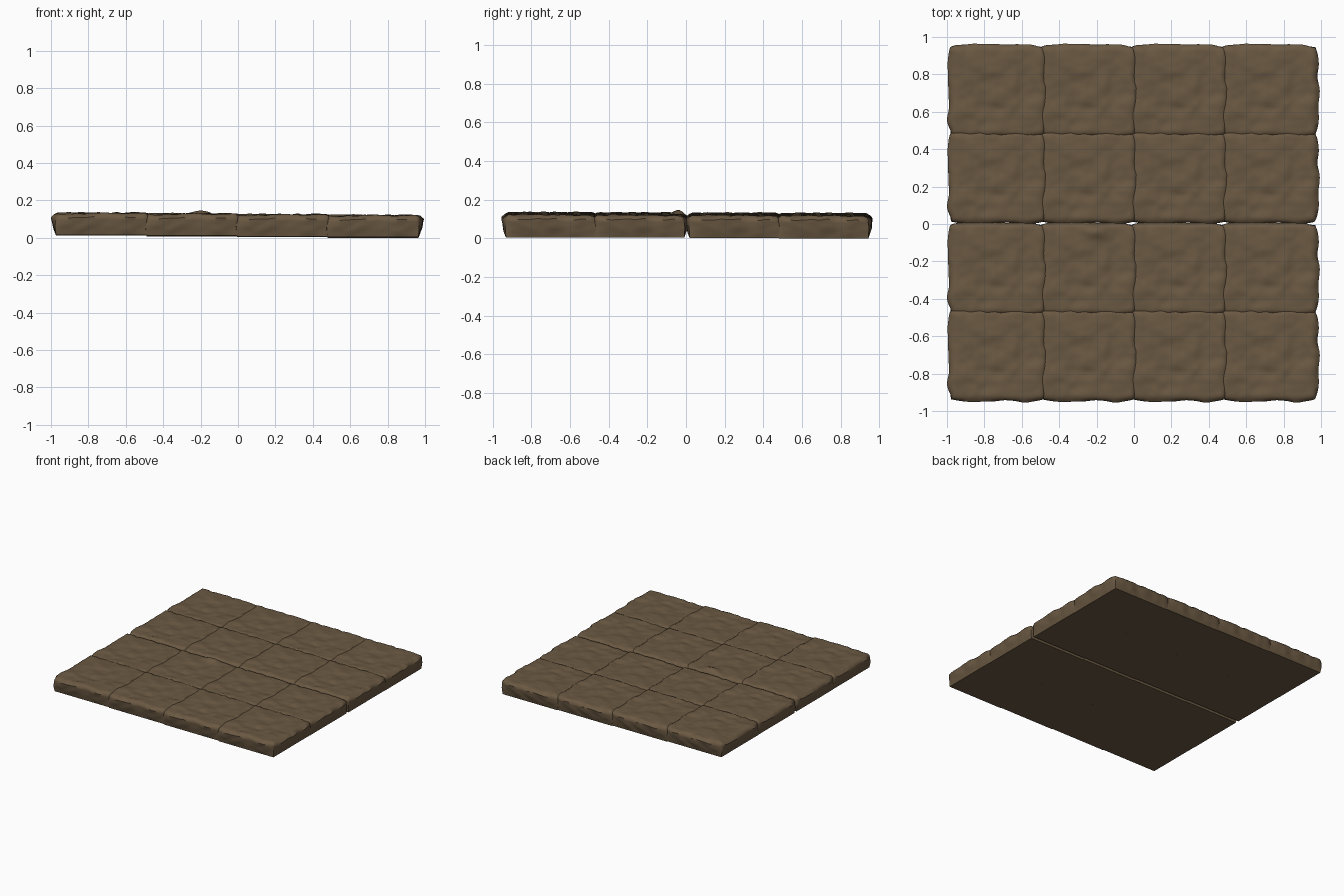
import bpy, bmesh, math
from mathutils import Vector, noise

if "Cube" in bpy.data.objects:
    bpy.data.objects.remove(bpy.data.objects["Cube"])

N = 36                                   # grid cells along a tile edge
TOP = (0.264, 0.249)                     # half size of the overhanging top
BASE = (0.243, 0.231)                    # half size of the flat underside
COLS = (-0.730, -0.246, 0.238, 0.722)    # tile centres
ROWS = (-0.700, -0.240, 0.250, 0.712)
RINGS = 7

earth = bpy.data.materials.new("earth")
earth.diffuse_color = (0.145, 0.099, 0.055, 1)
earth.use_nodes = True
earth.node_tree.nodes["Principled BSDF"].inputs["Base Color"].default_value = earth.diffuse_color


def lump(x, y, cx, cy, sx, sy, h):
    return h * math.exp(-((x - cx) / sx) ** 2 - ((y - cy) / sy) ** 2)


def outline(u, v, wave=1.0):
    """Plan position of a top point: soft corners and a wavy rim."""
    shrink = 1 - 0.055 * (u * u * v * v) ** 3
    x, y = TOP[0] * u * shrink, TOP[1] * v * shrink
    w = 0.011 * wave
    x += u ** 9 * w * noise.noise(Vector((u * 1.5, v * 3.2, 4.1)))
    y += v ** 9 * w * noise.noise(Vector((u * 3.2, v * 1.5, 9.3)))
    return x, y


def height(x, y, u, v):
    """Lumpy earth surface, rounded down at the rim."""
    z = 0.115 + 0.009 * noise.noise(Vector((x * 13, y * 13, 1.7)))
    z += 0.004 * noise.noise(Vector((x * 27, y * 27, 6.2)))
    z += lump(x, y, 0.14, 0.03, 0.05, 0.04, -0.006)
    z += lump(x, y, -0.03, -0.10, 0.10, 0.025, -0.006)
    e = max(abs(u), abs(v))
    t = max(0.0, (e - 0.84) / 0.16)
    return z - 0.021 * t ** 2.6


def make_tile(name, cx, cy, cz, pebble):
    bm = bmesh.new()
    # lumpy top
    g = []
    for j in range(N + 1):
        row = []
        for i in range(N + 1):
            u, v = 2 * i / N - 1, 2 * j / N - 1
            x, y = outline(u, v)
            z = height(x, y, u, v)
            if pebble:
                z += lump(x, y, 0.04, 0.20, 0.06, 0.03, 0.02)
            row.append(bm.verts.new((x, y, z)))
        g.append(row)
    for j in range(N):
        for i in range(N):
            bm.faces.new((g[j][i], g[j][i + 1], g[j + 1][i + 1], g[j + 1][i]))
    # rim walked once around
    walk = ([(i, 0) for i in range(N)] + [(N, j) for j in range(N)] +
            [(N - i, N) for i in range(N)] + [(0, N - j) for j in range(N)])
    rim = [g[j][i] for i, j in walk]
    flat = [Vector((BASE[0] * (2 * i / N - 1), BASE[1] * (2 * j / N - 1), 0))
            for i, j in walk]
    # rough walls tapering in to a straight-edged base
    last = rim
    for k in range(1, RINGS + 1):
        t = k / RINGS
        ring = []
        for a, b in zip(rim, flat):
            p = a.co.lerp(b, t)
            d = Vector((p.x, p.y, 0)).normalized()
            n = noise.noise(Vector((p.x * 16, p.y * 16, p.z * 26)))
            p += d * math.sin(math.pi * t) * (0.003 + 0.007 * n)
            ring.append(bm.verts.new(p))
        m = len(ring)
        for i in range(m):
            bm.faces.new((last[i], ring[i], ring[(i + 1) % m], last[(i + 1) % m]))
        last = ring
    bm.faces.new(list(reversed(last)))
    bmesh.ops.recalc_face_normals(bm, faces=bm.faces[:])

    me = bpy.data.meshes.new(name)
    bm.to_mesh(me)
    bm.free()
    me.materials.append(earth)
    ob = bpy.data.objects.new(name, me)
    ob.location = (cx, cy, cz)
    bpy.context.collection.objects.link(ob)
    return ob


# four by four tiles, stepping down slightly to the right and back
tiles = []
for j, cy in enumerate(ROWS):
    for i, cx in enumerate(COLS):
        cz = 0.004 * (3 - i) + 0.0015 * (3 - j)
        tiles.append(make_tile(f"ground_tile_{j + 1}_{i + 1}", cx, cy, cz,
                               (i, j) == (1, 1)))

bpy.ops.object.select_all(action='DESELECT')
for ob in tiles:
    ob.select_set(True)
bpy.context.view_layer.objects.active = tiles[0]
bpy.ops.object.shade_smooth_by_angle(angle=math.radians(50))
